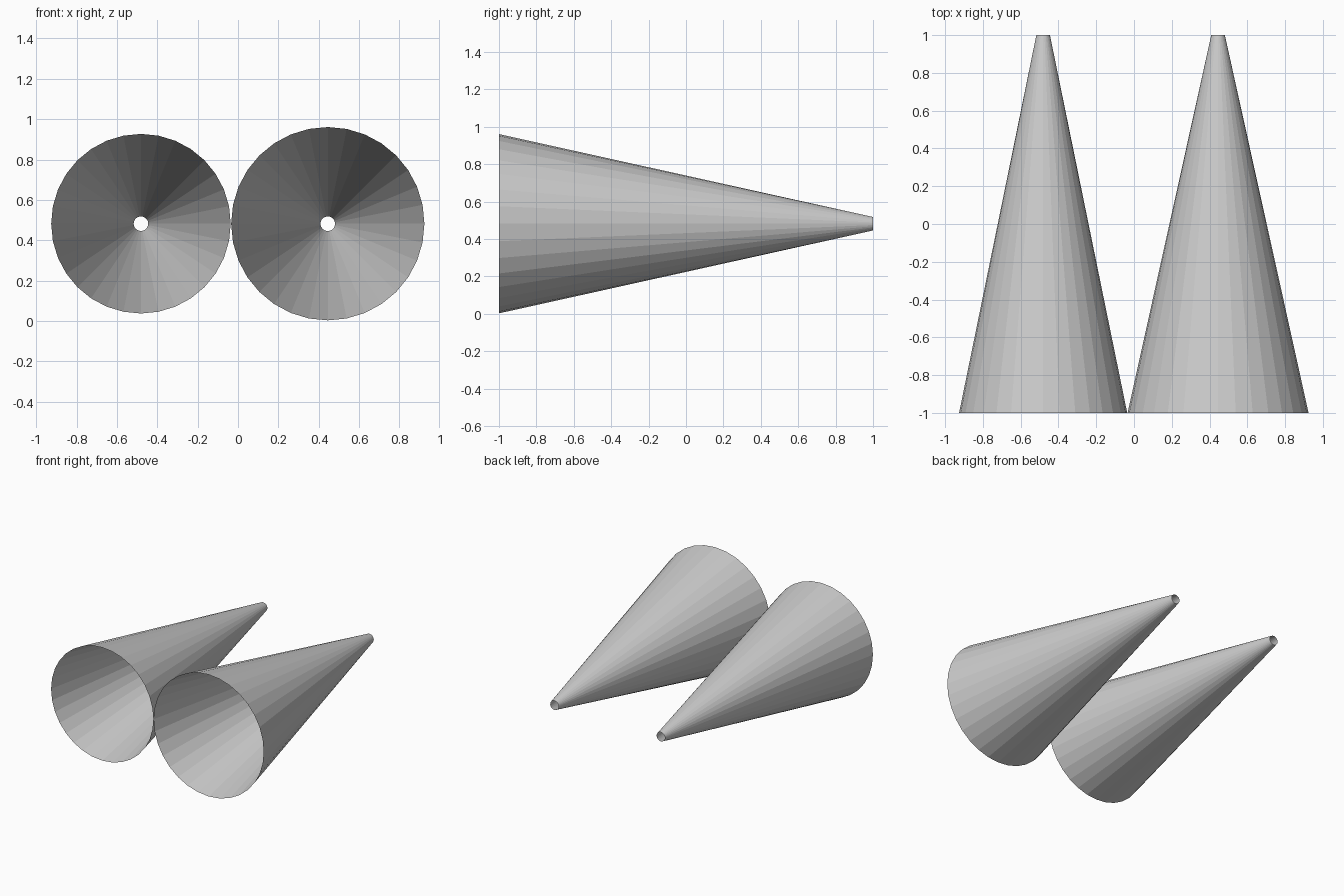
import bpy, bmesh, math

if "Cube" in bpy.data.objects:
    bpy.data.objects.remove(bpy.data.objects["Cube"])

grey = bpy.data.materials.new("light_grey")
grey.diffuse_color = (0.6, 0.6, 0.6, 1)
grey.use_nodes = True
grey.node_tree.nodes["Principled BSDF"].inputs["Base Color"].default_value = grey.diffuse_color

SIDES = 32


def open_cone(name, x, z, r_front, r_back):
    """Open-ended thin cone along y, wide mouth at y=-1, narrow mouth at y=1."""
    bm = bmesh.new()
    rings = []
    for y, r in ((-1, r_front), (1, r_back)):
        rings.append([bm.verts.new((x + r * math.sin(2 * math.pi * i / SIDES), y,
                                    z + r * math.cos(2 * math.pi * i / SIDES)))
                      for i in range(SIDES)])
    a, b = rings
    for i in range(SIDES):
        j = (i + 1) % SIDES
        bm.faces.new((a[i], b[i], b[j], a[j]))
    bmesh.ops.recalc_face_normals(bm, faces=bm.faces[:])
    mesh = bpy.data.meshes.new(name)
    bm.to_mesh(mesh)
    bm.free()
    mesh.materials.append(grey)
    obj = bpy.data.objects.new(name, mesh)
    bpy.context.collection.objects.link(obj)


# Two cones side by side, the right one slightly wider
open_cone("left_cone", -0.481, 0.482, 0.445, 0.036)
open_cone("right_cone", 0.445, 0.482, 0.479, 0.036)
